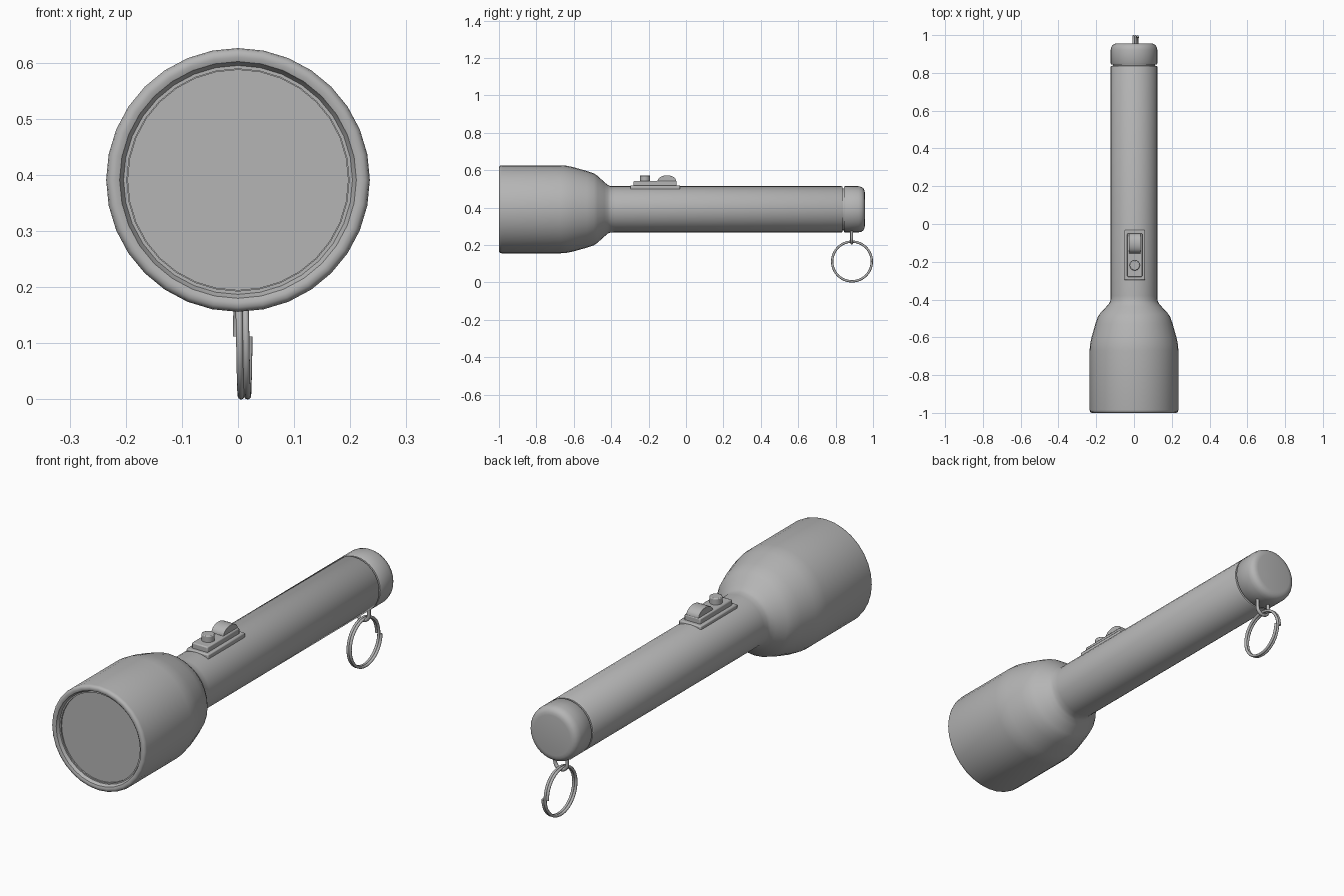
import bpy, bmesh, math
from mathutils import Vector

if "Cube" in bpy.data.objects:
    bpy.data.objects.remove(bpy.data.objects["Cube"])

AXIS_Z = 0.391
grey = bpy.data.materials.new("dark_grey")
grey.diffuse_color = (0.46, 0.46, 0.46, 1)
grey.use_nodes = True
grey.node_tree.nodes["Principled BSDF"].inputs["Base Color"].default_value = grey.diffuse_color


def finish(name, bm, smooth=40):
    bmesh.ops.remove_doubles(bm, verts=bm.verts, dist=1e-5)
    bmesh.ops.recalc_face_normals(bm, faces=bm.faces)
    me = bpy.data.meshes.new(name)
    bm.to_mesh(me)
    bm.free()
    me.materials.append(grey)
    ob = bpy.data.objects.new(name, me)
    bpy.context.collection.objects.link(ob)
    bpy.ops.object.select_all(action='DESELECT')
    ob.select_set(True)
    bpy.context.view_layer.objects.active = ob
    bpy.ops.object.shade_smooth_by_angle(angle=math.radians(smooth))
    return ob


def lathe(name, profile, sides=32):
    """Spin (radius, y) points around the torch axis."""
    bm = bmesh.new()
    rings = []
    for r, y in profile:
        rings.append([bm.verts.new((r * math.sin(2 * math.pi * i / sides), y,
                                    AXIS_Z + r * math.cos(2 * math.pi * i / sides)))
                      for i in range(sides)])
    for a, b in zip(rings, rings[1:]):
        for i in range(sides):
            j = (i + 1) % sides
            bm.faces.new((a[i], a[j], b[j], b[i]))
    bm.faces.new(rings[0])
    bm.faces.new(rings[-1])
    return finish(name, bm)


def prism(name, outline, half_x, bevel, x=0.004):
    """Extrude a (y, z) outline across x with softened edges."""
    bm = bmesh.new()
    face = bm.faces.new([bm.verts.new((x - half_x, y, z)) for y, z in outline])
    ext = bmesh.ops.extrude_face_region(bm, geom=[face])
    for v in ext['geom']:
        if isinstance(v, bmesh.types.BMVert):
            v.co.x = x + half_x
    ob = finish(name, bm)
    mod = ob.modifiers.new("soft_edges", 'BEVEL')
    mod.width, mod.segments = bevel, 2
    return ob


def box(name, y0, y1, z0, z1, half_x, bevel=0.005):
    return prism(name, [(y0, z0), (y1, z0), (y1, z1), (y0, z1)], half_x, bevel)


def wire(name, points, radius, sides=10):
    """Sweep a round section along an open path."""
    bm = bmesh.new()
    pts = [Vector(p) for p in points]
    rings, side = [], None
    for i, p in enumerate(pts):
        t = (pts[min(i + 1, len(pts) - 1)] - pts[max(i - 1, 0)]).normalized()
        if side is None:
            side = t.orthogonal()
        side = (side - t * side.dot(t)).normalized()
        up = t.cross(side)
        rings.append([bm.verts.new(p + radius * (math.cos(a) * side + math.sin(a) * up))
                      for a in (2 * math.pi * k / sides for k in range(sides))])
    for a, b in zip(rings, rings[1:]):
        for k in range(sides):
            m = (k + 1) % sides
            bm.faces.new((a[k], a[m], b[m], b[k]))
    bm.faces.new(rings[0])
    bm.faces.new(rings[-1])
    return finish(name, bm, 50)


# Head and barrel in one skin: recessed front, rounded rim, bell, tube
lathe("head_and_barrel", [
    (0.198, -0.975), (0.198, -0.983), (0.204, -0.983), (0.207, -0.988),
    (0.211, -0.997), (0.219, -1.0), (0.227, -0.999), (0.233, -0.994),
    (0.235, -0.985), (0.235, -0.67), (0.233, -0.64), (0.226, -0.605),
    (0.205, -0.53), (0.192, -0.492), (0.178, -0.472), (0.145, -0.436),
    (0.130, -0.418), (0.1245, -0.405), (0.1235, -0.38), (0.1235, 0.832),
    (0.120, 0.837), (0.112, 0.838), (0.112, 0.85)])

# Lens
lathe("lens", [(0.197, -0.978), (0.197, -0.973)])

# Tail cap
lathe("tail_cap", [(0.112, 0.844), (0.120, 0.845), (0.1235, 0.85), (0.1235, 0.922),
                   (0.120, 0.937), (0.113, 0.948), (0.102, 0.954), (0.09, 0.956)])

# Switch plates, push button and rocker
box("switch_base", -0.297, -0.032, 0.49, 0.519, 0.055)
box("switch_plate", -0.28, -0.05, 0.51, 0.543, 0.04)
dome = [(-0.102 + 0.05 * math.cos(a), 0.542 + 0.031 * math.sin(a))
        for a in (math.pi * i / 12 for i in range(13))]
prism("rocker_switch", [(-0.155, 0.535), (-0.052, 0.535)] + dome + [(-0.155, 0.545)], 0.031, 0.001)
bm = bmesh.new()
bmesh.ops.create_cone(bm, cap_ends=True, segments=24, radius1=0.027, radius2=0.027, depth=0.04)
bmesh.ops.translate(bm, verts=bm.verts, vec=(0.004, -0.219, 0.552))
button = finish("push_button", bm)
mod = button.modifiers.new("soft_edges", 'BEVEL')
mod.width, mod.segments = 0.004, 2

# U-shaped lug under the tail cap
arc = [(0.004 + 0.03 * math.cos(a), 0.886, 0.240 - 0.03 * math.sin(a))
       for a in (math.pi * i / 14 for i in range(15))]
wire("key_ring_lug", [(0.034, 0.886, 0.285)] + arc + [(-0.026, 0.886, 0.285)], 0.008)

# Split key ring: two-turn coil
N = 96
coil = [(-0.003 + 0.023 * i / N,
         0.8875 + 0.106 * math.cos(4 * math.pi * i / N),
         0.112 + 0.106 * math.sin(4 * math.pi * i / N)) for i in range(N + 1)]
wire("split_key_ring", coil, 0.0062)
